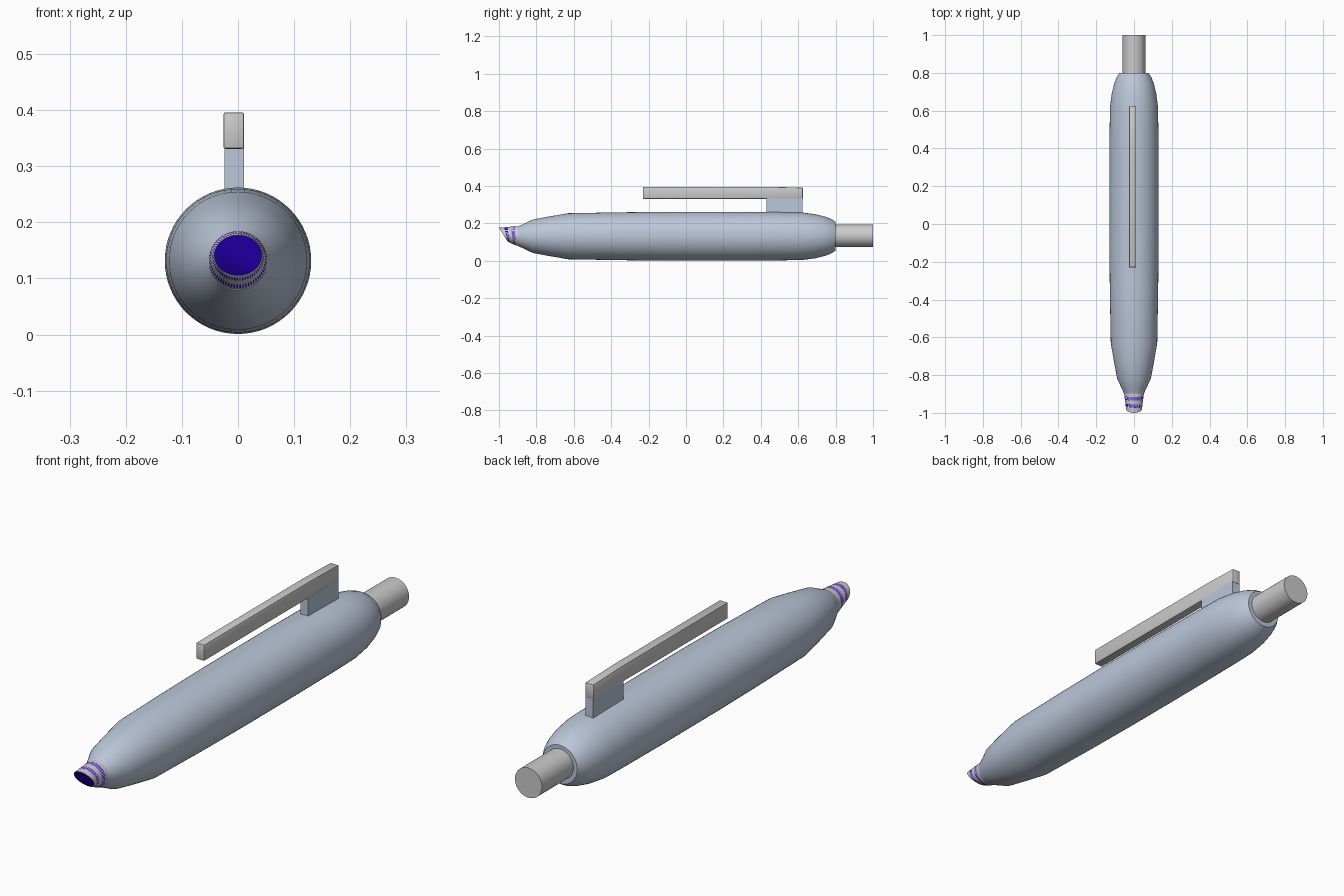
import bpy, bmesh, math

if "Cube" in bpy.data.objects:
    bpy.data.objects.remove(bpy.data.objects["Cube"])


def material(name, rgb):
    m = bpy.data.materials.new(name)
    m.diffuse_color = (*rgb, 1)
    m.use_nodes = True
    m.node_tree.nodes["Principled BSDF"].inputs["Base Color"].default_value = m.diffuse_color
    return m


BODY = material("body_blue_grey", (0.50, 0.57, 0.69))
INK = material("ink_blue", (0.03, 0.0, 0.8))
METAL = material("metal_grey", (0.6, 0.6, 0.6))


def finish(name, bm, mats, angle=35):
    bmesh.ops.recalc_face_normals(bm, faces=bm.faces)
    mesh = bpy.data.meshes.new(name)
    bm.to_mesh(mesh)
    bm.free()
    for m in mats:
        mesh.materials.append(m)
    ob = bpy.data.objects.new(name, mesh)
    bpy.context.collection.objects.link(ob)
    bpy.ops.object.select_all(action='DESELECT')
    ob.select_set(True)
    bpy.context.view_layer.objects.active = ob
    bpy.ops.object.shade_smooth_by_angle(angle=math.radians(angle))
    return ob


def loft(name, rings, mats, n=64, stripes=(), front_mat=0):
    """Rings are (y at top, y at bottom, half width, z top, z bottom)."""
    bm = bmesh.new()
    loops = []
    for yt, yb, w, zt, zb in rings:
        loop = []
        for i in range(n):
            a = 2 * math.pi * i / n
            s = math.sin(a)
            loop.append(bm.verts.new((w * math.cos(a),
                                      (yt + yb) / 2 + s * (yt - yb) / 2,
                                      (zt + zb) / 2 + s * (zt - zb) / 2)))
        loops.append(loop)
    for r, (a, b) in enumerate(zip(loops, loops[1:])):
        for i in range(n):
            j = (i + 1) % n
            f = bm.faces.new((a[i], a[j], b[j], b[i]))
            if r in stripes and i % 2:
                f.material_index = 1
    bm.faces.new(loops[0]).material_index = front_mat
    bm.faces.new(loops[-1])
    return finish(name, bm, mats)


def round_rings(profile, z):
    return [(y, y, r, z + r, z - r) for y, r in profile]


def side_extrude(name, outline, x0, x1, mat, bevel):
    bm = bmesh.new()
    f = bm.faces.new([bm.verts.new((x0, y, z)) for y, z in outline])
    ext = bmesh.ops.extrude_face_region(bm, geom=[f])["geom"]
    bmesh.ops.translate(bm, vec=(x1 - x0, 0, 0),
                        verts=[v for v in ext if isinstance(v, bmesh.types.BMVert)])
    if bevel:
        bmesh.ops.bevel(bm, geom=bm.edges[:], offset=bevel, segments=2,
                        profile=0.5, affect='EDGES')
    return finish(name, bm, [mat])


# barrel
loft("barrel", round_rings([
    (-0.90, 0.052), (-0.87, 0.065), (-0.82, 0.089), (-0.73, 0.106), (-0.63, 0.123),
    (-0.35, 0.128), (-0.08, 0.1305), (0.25, 0.1305), (0.50, 0.129), (0.62, 0.127),
    (0.69, 0.118), (0.74, 0.106), (0.775, 0.093), (0.80, 0.077)], 0.1315), [BODY])

# slanted writing tip with fine ink lines and a blue end
loft("tip", [
    (-1.00, -0.955, 0.042, 0.177, 0.105),
    (-0.975, -0.95, 0.044, 0.179, 0.101),
    (-0.955, -0.94, 0.046, 0.181, 0.096),
    (-0.935, -0.925, 0.048, 0.183, 0.089),
    (-0.915, -0.91, 0.051, 0.184, 0.083),
    (-0.89, -0.89, 0.053, 0.185, 0.079)], [METAL, INK], 120, (1, 3), 1)

# push button
loft("push_button", round_rings([(0.78, 0.06), (1.0, 0.06)], 0.134), [METAL])

# clip and its mount
side_extrude("clip", [(-0.23, 0.331), (0.625, 0.331), (0.625, 0.391),
                      (0.45, 0.396), (-0.23, 0.396)], -0.026, 0.011, METAL, 0.004)
side_extrude("clip_mount", [(0.43, 0.24), (0.623, 0.24), (0.623, 0.334),
                            (0.43, 0.334)], -0.024, 0.011, BODY, 0)
